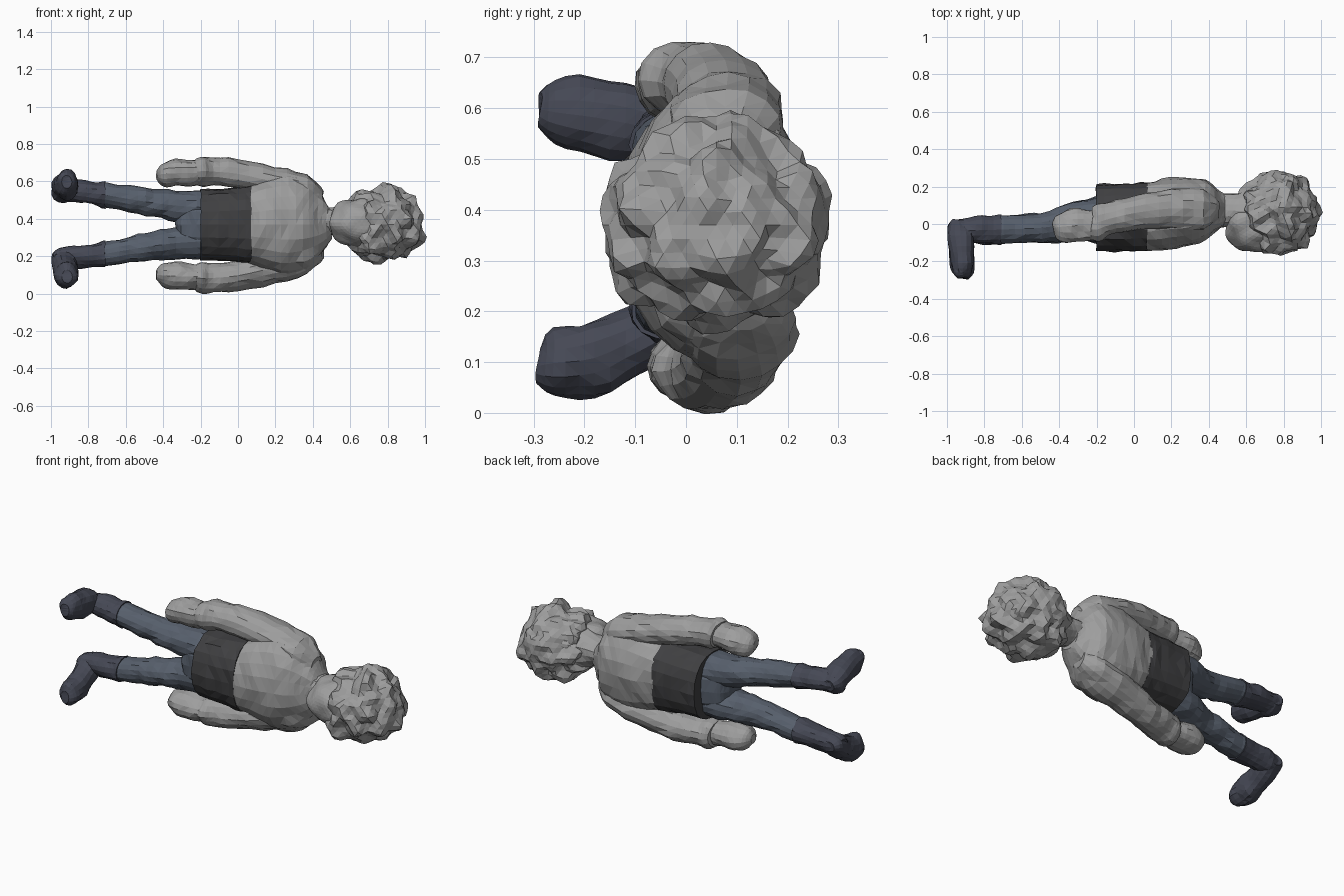
import bpy, bmesh, math
from mathutils import Vector, noise

MID = 0.37  # mirror plane height of the lying figure


def material(name, rgb):
    m = bpy.data.materials.new(name)
    m.diffuse_color = (*rgb, 1)
    return m


GREY = material("cloth_grey", (0.34, 0.34, 0.34))
DARK = material("band_dark", (0.05, 0.05, 0.053))
BLUE = material("trouser_blue", (0.095, 0.115, 0.15))
BOOT = material("boot_dark", (0.06, 0.065, 0.09))


def finish(name, bm, mat, lump, freq):
    # rough, faceted surface from smooth noise along the normals
    bmesh.ops.recalc_face_normals(bm, faces=bm.faces)
    bm.normal_update()
    for v, n in [(v, v.normal.copy()) for v in bm.verts]:
        v.co += n * lump * noise.noise(v.co * freq)
    bmesh.ops.triangulate(bm, faces=bm.faces)
    me = bpy.data.meshes.new(name)
    bm.to_mesh(me)
    bm.free()
    me.materials.append(mat)
    ob = bpy.data.objects.new(name, me)
    bpy.context.collection.objects.link(ob)
    return ob


def spline(p0, p1, p2, p3, t):
    return [0.5 * (2 * b + (c - a) * t + (2 * a - 5 * b + 4 * c - d) * t * t
                   + (3 * b - a - 3 * c + d) * t ** 3)
            for a, b, c, d in zip(p0, p1, p2, p3)]


def loft(name, rings, mat, side=1, axis="x", sides=16, steps=3, lump=0.014, power=1.0, shift=(0, 0)):
    """rings: (along, centre across, z offset from MID, radius across, radius z)"""
    fine = []
    last = len(rings) - 1
    for i in range(last):
        q = [rings[max(0, min(last, k))] for k in (i - 1, i, i + 1, i + 2)]
        fine += [spline(*q, s / steps) for s in range(steps)]
    fine.append(rings[-1])
    bm = bmesh.new()
    loops = []
    for a, c, dz, r, rz in fine:
        loop = []
        for k in range(sides):
            t = 2 * math.pi * k / sides
            cs, sn = math.cos(t), math.sin(t)
            u = c + shift[0] + r * math.copysign(abs(cs) ** power, cs)
            w = MID + shift[1] + side * (dz + rz * math.copysign(abs(sn) ** power, sn))
            loop.append(bm.verts.new((a, u, w) if axis == "x" else (u, a, w)))
        loops.append(loop)
    for l0, l1 in zip(loops, loops[1:]):
        for k in range(sides):
            j = (k + 1) % sides
            bm.faces.new((l0[k], l0[j], l1[j], l1[k]))
    bm.faces.new(loops[0])
    bm.faces.new(loops[-1])
    return finish(name, bm, mat, lump, 14)


def blob(name, centre, radii, mat, lump, freq):
    bm = bmesh.new()
    bmesh.ops.create_icosphere(bm, subdivisions=4, radius=1)
    for v in bm.verts:
        v.co = Vector(centre) + Vector([a * b for a, b in zip(v.co, radii)])
    return finish(name, bm, mat, lump, freq)


# jacket: hem band, chest and shoulders
loft("waist_band", [(-0.20, 0.035, 0, 0.178, 0.188), (-0.05, 0.035, 0, 0.182, 0.195),
                    (0.07, 0.037, 0, 0.183, 0.21)], DARK, sides=20, power=0.85)
loft("chest", [(0.06, 0.037, 0, 0.183, 0.208), (0.15, 0.05, 0, 0.188, 0.245),
               (0.27, 0.063, 0, 0.185, 0.27), (0.38, 0.075, 0, 0.16, 0.24),
               (0.45, 0.08, 0, 0.11, 0.16), (0.50, 0.08, 0, 0.07, 0.08)],
     GREY, sides=22, power=0.95)
loft("hips", [(-0.33, 0.02, 0, 0.05, 0.06), (-0.30, 0.02, 0, 0.095, 0.14),
              (-0.25, 0.022, 0, 0.118, 0.175), (-0.17, 0.025, 0, 0.13, 0.18)], BLUE)

# neck and head
loft("neck", [(0.40, 0.08, 0.01, 0.10, 0.11), (0.48, 0.075, 0.02, 0.09, 0.075),
              (0.56, 0.07, 0.012, 0.095, 0.10), (0.66, 0.07, 0.01, 0.14, 0.15)], GREY)
blob("face", (0.64, -0.015, 0.38), (0.15, 0.138, 0.13), GREY, 0.02, 12)
blob("curly_hair", (0.765, 0.06, 0.37), (0.22, 0.216, 0.2), GREY, 0.05, 15)

for side, tag in ((1, "upper"), (-1, "lower")):
    # sleeves and hands, the upper arm reaching slightly further forward
    arm = (-0.012 * side, -0.004 if side < 0 else 0)
    loft("sleeve_" + tag, [(0.455, 0.09, 0.13, 0.05, 0.05), (0.37, 0.09, 0.18, 0.11, 0.085),
                           (0.20, 0.095, 0.225, 0.105, 0.085), (0.0, 0.07, 0.27, 0.092, 0.08),
                           (-0.13, 0.04, 0.282, 0.09, 0.077), (-0.19, 0.022, 0.285, 0.10, 0.083),
                           (-0.225, 0.018, 0.28, 0.09, 0.07)], GREY, side, shift=arm)
    loft("hand_" + tag, [(-0.18, 0.01, 0.275, 0.075, 0.06), (-0.27, 0.005, 0.275, 0.088, 0.07),
                         (-0.36, 0.0, 0.272, 0.088, 0.072), (-0.41, -0.005, 0.268, 0.065, 0.058),
                         (-0.435, -0.01, 0.265, 0.025, 0.025)], GREY, side, shift=arm)
    # trouser legs
    loft("leg_" + tag, [(-0.18, 0.025, 0.09, 0.115, 0.09), (-0.33, 0.015, 0.10, 0.105, 0.085),
                        (-0.45, -0.015, 0.115, 0.083, 0.077), (-0.58, -0.025, 0.135, 0.075, 0.069),
                        (-0.74, -0.03, 0.163, 0.073, 0.064)], BLUE, side)
    # boot shaft and foot, the lower foot turned out more
    loft("boot_shaft_" + tag, [(-0.71, -0.03, 0.158, 0.08, 0.071), (-0.78, -0.032, 0.166, 0.073, 0.062),
                               (-0.88, -0.035, 0.176, 0.068, 0.058), (-0.95, -0.04, 0.178, 0.06, 0.055),
                               (-0.985, -0.045, 0.178, 0.035, 0.035)], BOOT, side)
    turn = 0.0 if side > 0 else 0.05
    loft("boot_foot_" + tag, [(-0.29, -0.915, 0.228 + turn, 0.028, 0.035),
                              (-0.26, -0.915, 0.222 + turn, 0.055, 0.066),
                              (-0.18, -0.918, 0.212 + turn, 0.062, 0.078),
                              (-0.09, -0.925, 0.195 + turn * 0.5, 0.07, 0.075),
                              (-0.02, -0.93, 0.18, 0.07, 0.06), (0.02, -0.935, 0.178, 0.035, 0.03)],
         BOOT, side, axis="y")
